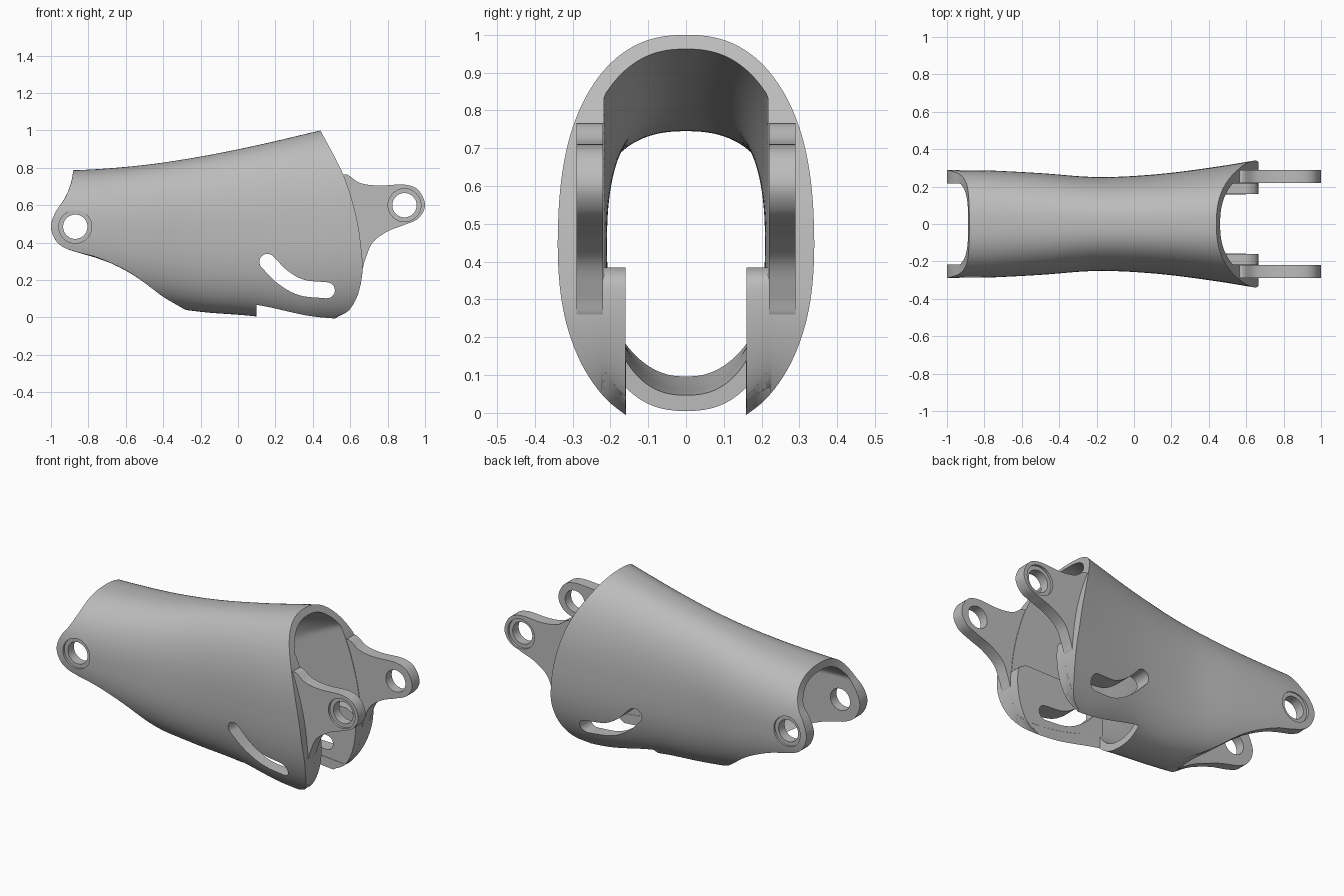
import bpy, bmesh
from math import sin, cos, pi, radians
from mathutils import Vector

if "Cube" in bpy.data.objects:
    bpy.data.objects.remove(bpy.data.objects["Cube"], do_unlink=True)


def spline(points, steps=6):
    """Smooth path through all points."""
    p = [Vector(q) for q in points]
    p = [p[0] * 2 - p[1]] + p + [p[-1] * 2 - p[-2]]
    out = []
    for a, b, c, d in zip(p, p[1:], p[2:], p[3:]):
        for i in range(steps):
            t = i / steps
            out.append((b * 2 + (c - a) * t + (a * 2 - b * 5 + c * 4 - d) * t ** 2
                        + (b * 3 - a - c * 3 + d) * t ** 3) / 2)
    return out + [p[-2]]


def lookup(curve, value, k):
    """Point of a curve (rising in component k) where component k equals value."""
    if value <= curve[0][k]:
        return curve[0]
    for a, b in zip(curve, curve[1:]):
        if value <= b[k]:
            return a.lerp(b, (value - a[k]) / (b[k] - a[k]))
    return curve[-1]


def circle(cx, cz, r, n=48):
    return [(cx + r * cos(2 * pi * i / n), cz + r * sin(2 * pi * i / n)) for i in range(n)]


def stroke(path, r, cap=10):
    """Round-ended outline around a path."""
    side = []
    for i, p in enumerate(path):
        t = (path[min(i + 1, len(path) - 1)] - path[max(i - 1, 0)]).normalized()
        side.append((p, Vector((-t.y, t.x)) * r, t * r))
    p0, n0, t0 = side[0]
    p1, n1, t1 = side[-1]
    arc = [pi * k / cap for k in range(1, cap)]
    return ([p + n for p, n, t in side] + [p1 + n1 * cos(a) + t1 * sin(a) for a in arc]
            + [p - n for p, n, t in reversed(side)]
            + [p0 - n0 * cos(a) - t0 * sin(a) for a in arc])


def make(name, bm):
    bm.normal_update()
    bmesh.ops.recalc_face_normals(bm, faces=bm.faces)
    mesh = bpy.data.meshes.new(name)
    bm.to_mesh(mesh)
    bm.free()
    ob = bpy.data.objects.new(name, mesh)
    bpy.context.collection.objects.link(ob)
    return ob


def prism(name, outline, spans):
    """Side-view outline made solid over each span of y."""
    bm = bmesh.new()
    for y0, y1 in spans:
        a, b = ([bm.verts.new((p[0], y, p[1])) for p in outline] for y in (y0, y1))
        bm.faces.new(a)
        bm.faces.new(b[::-1])
        for i in range(len(a)):
            bm.faces.new((a[i - 1], b[i - 1], b[i], a[i]))
    return make(name, bm)


def slab(name, outer, inner, wrap):
    """Solid between two grids of points, given as matching rows along x."""
    bm = bmesh.new()
    o, n = ([[bm.verts.new(p) for p in row] for row in grid] for grid in (outer, inner))
    last = len(o[0]) - 1
    for i in range(0 if wrap else 1, len(o)):
        for g in (o, n):
            for j in range(last):
                bm.faces.new((g[i - 1][j], g[i][j], g[i][j + 1], g[i - 1][j + 1]))
        for j in (0, last):
            bm.faces.new((o[i - 1][j], o[i][j], n[i][j], n[i - 1][j]))
    if not wrap:
        for i in (0, -1):
            for j in range(last):
                bm.faces.new((o[i][j], o[i][j + 1], n[i][j + 1], n[i][j]))
    return make(name, bm)


def volume(mesh):
    bm = bmesh.new()
    bm.from_mesh(mesh)
    v = bm.calc_volume()
    bm.free()
    return v


def cut(targets, cutter):
    """Subtract the cutter from each target, keeping only a sound result."""
    cutter.hide_render = True
    for ob in targets:
        before = volume(ob.data)
        for solver in ("EXACT", "MANIFOLD"):
            mod = ob.modifiers.new("cut", "BOOLEAN")
            mod.object, mod.operation, mod.solver = cutter, "DIFFERENCE", solver
            graph = bpy.context.evaluated_depsgraph_get()
            mesh = bpy.data.meshes.new_from_object(ob.evaluated_get(graph))
            ob.modifiers.remove(mod)
            if before * .6 < volume(mesh) < before:
                ob.data = mesh
                break
    bpy.data.objects.remove(cutter, do_unlink=True)


# Stations along the tube: x, half width, top, bottom
stations = spline([(-1.05, .289, .785, .17), (-.8, .287, .79, .14), (-.5, .272, .815, .075),
                   (-.2, .251, .86, .03), (.1, .264, .92, .005), (.4, .30, .99, -.045),
                   (.7, .348, 1.06, -.05)], 8)
POWER = 2.4

# Side silhouettes: swept lug end and slanted rim end, both rising in z
near_edge = spline([(-.2, -.03), (-.28, .04), (-.4, .11), (-.57, .235), (-.75, .32),
                    (-.9, .36), (-.97, .405), (-1, .485), (-.975, .565), (-.93, .63),
                    (-.895, .71), (-.88, .79), (-.87, .9)])
far_edge = spline([(.52, 0), (.59, .035), (.64, .12), (.665, .24), (.66, .36),
                   (.63, .55), (.56, .77), (.44, 1.0), (.40, 1.08)])


def meet(f, edge, low, high):
    """x where the row f(x) = (y, z) crosses an end silhouette."""
    for _ in range(30):
        x = (low + high) / 2
        if x < lookup(edge, f(x)[1], 1)[0]:
            low = x
        else:
            high = x
    return low


def run(f, x0, x1, count=44):
    xs = [x0 + (x1 - x0) * j / count for j in range(count + 1)]
    return [(x, *f(x)) for x in xs]


def wall_row(a, inset, flat):
    """Lengthwise row of the tube wall at angle a, with sides held flat at y = flat."""
    r = (abs(cos(a)) ** POWER + abs(sin(a)) ** POWER) ** (-1 / POWER)

    def f(x):
        _, w, top, bottom = lookup(stations, x, 0)
        y = (w - inset) * r * cos(a)
        return max(-flat, min(flat, y)), (top + bottom) / 2 + ((top - bottom) / 2 - inset) * r * sin(a)
    return run(f, meet(f, near_edge, -1.05, 0), meet(f, far_edge, 0, .7))


# Hollow shell with an opening in the floor
angles = [2 * pi * (i + .5) / 160 for i in range(160)]
shell = slab("shell", [wall_row(a, 0, 1) for a in angles],
             [wall_row(a, .042, .217) for a in angles], True)
cut([shell], prism("floor_opening", [(.1, -.2), (.9, -.2), (.9, .3), (.1, .3)], [(-.159, .159)]))


# Inner guide plates beside the opening
def guide_row(side, y, t):
    def f(x):
        _, w, top, bottom = lookup(stations, x, 0)
        drop = (1 - (y / w) ** POWER) ** (1 / POWER)
        low = (top + bottom) / 2 - (top - bottom) / 2 * drop + .003
        return side * y, low + (.385 - low) * t
    rounding = .05 * max(0, (t - .85) / .15) ** 3
    return run(f, .08 + rounding, meet(f, far_edge, 0, .7) - rounding)


levels = [i / 20 for i in range(21)]
guides = [slab(name, [guide_row(s, .225, t) for t in levels],
               [guide_row(s, .16, t) for t in levels], False)
          for name, s in (("left_guide", -1), ("right_guide", 1))]

# Hinge arms
arm = spline([(.52, .72), (.575, .765), (.65, .72), (.75, .705), (.89, .71), (.965, .68),
              (1, .6), (.965, .53), (.89, .495), (.8, .46), (.72, .40), (.68, .31),
              (.655, .25), (.58, .3)])
arms = [prism("front_arm", arm, [(-.29, -.22)]), prism("back_arm", arm, [(.22, .29)])]

# Curved slots
slot = spline([(.157, .297), (.24, .215), (.34, .16), (.475, .145)])
cut([shell] + guides, prism("slots", stroke(slot, .043), [(-1, 1)]))

# Pivot holes with shallow outer recesses
for x, z, face, parts in ((-.87, .485, .274, [shell]), (.89, .6, .276, arms)):
    cut(parts, prism("pivot_hole", circle(x, z, .065), [(-1, 1)]))
    cut(parts, prism("pivot_recess", circle(x, z, .088), [(face, .5), (-.5, -face)]))

# Finish
grey = bpy.data.materials.new("plain_grey")
grey.use_nodes = True
grey.diffuse_color = (.5, .5, .5, 1)
grey.node_tree.nodes["Principled BSDF"].inputs["Base Color"].default_value = (.5, .5, .5, 1)
bpy.ops.object.select_all(action="DESELECT")
for ob in [shell] + guides + arms:
    ob.data.materials.clear()
    ob.data.materials.append(grey)
    for poly in ob.data.polygons:
        poly.material_index = 0
    ob.select_set(True)
bpy.context.view_layer.objects.active = shell
bpy.ops.object.shade_smooth_by_angle(angle=radians(32))
